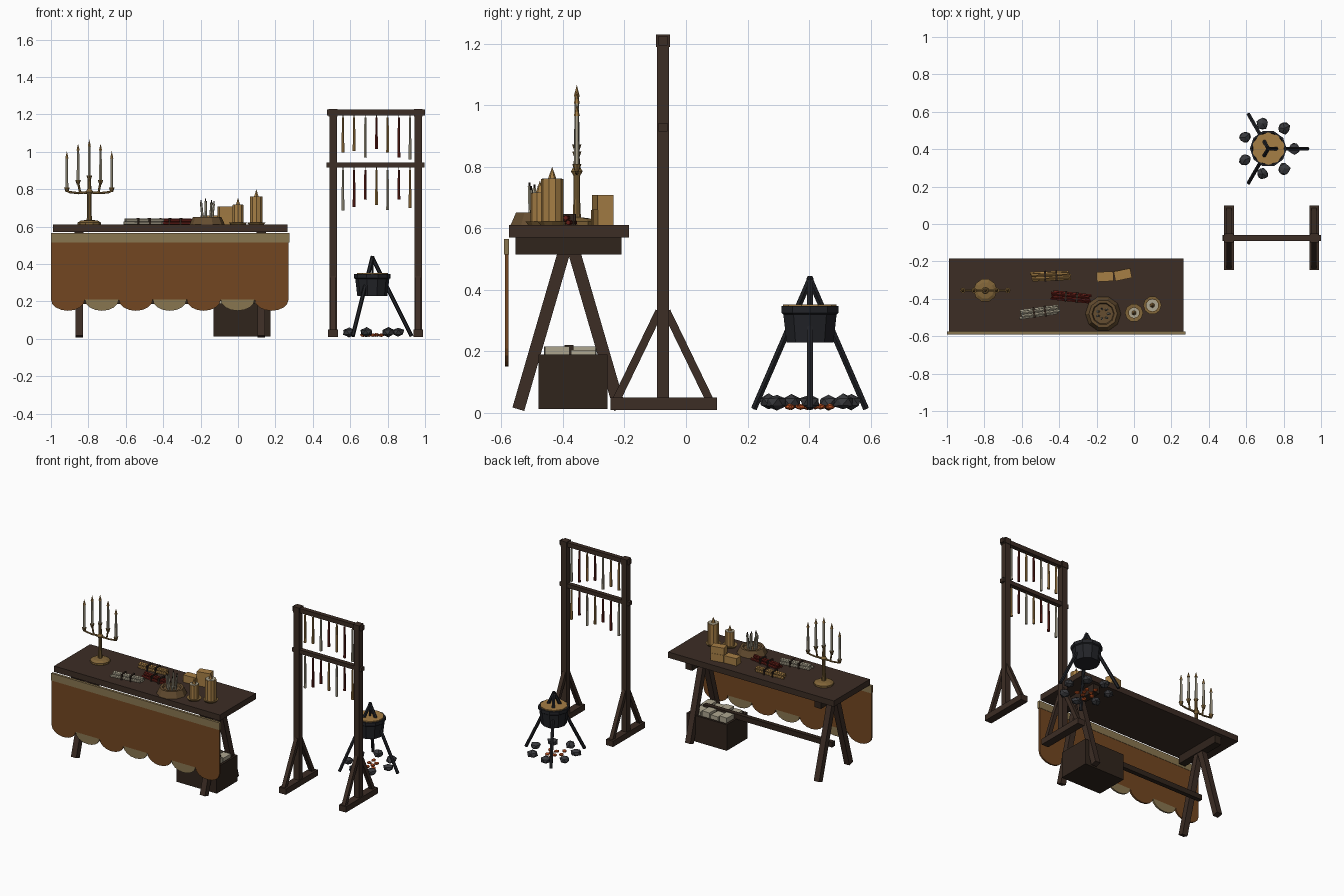
import bpy, bmesh, math, random
from mathutils import Vector, Matrix

if "Cube" in bpy.data.objects:
    bpy.data.objects.remove(bpy.data.objects["Cube"])
random.seed(4)

COL = {"wood": (.045, .026, .018), "dark_wood": (.03, .018, .012), "cloth": (.17, .062, .015),
       "trim": (.25, .18, .08), "ochre": (.38, .21, .06), "brass": (.22, .13, .04),
       "cream": (.42, .38, .28), "red": (.12, .012, .008), "iron": (.016, .017, .021),
       "rock": (.04, .041, .046), "ember": (.5, .08, .015), "wicker": (.13, .075, .03)}
MATS = {}
for key, c in COL.items():
    MATS[key] = bpy.data.materials.new(key)
    MATS[key].diffuse_color = (*c, 1)

def finish(name, bm, mat):
    bmesh.ops.recalc_face_normals(bm, faces=bm.faces)
    me = bpy.data.meshes.new(name)
    bm.to_mesh(me)
    bm.free()
    me.materials.append(MATS[mat])
    ob = bpy.data.objects.new(name, me)
    bpy.context.collection.objects.link(ob)
    return ob

def box(name, mat, x, y, z, rot=0):
    """Box from (min, max) ranges, turned about its own vertical axis."""
    bm = bmesh.new()
    size = [r[1] - r[0] for r in (x, y, z)]
    mid = [sum(r) / 2 for r in (x, y, z)]
    m = Matrix.Translation(mid) @ Matrix.Rotation(math.radians(rot), 4, 'Z') @ Matrix.Diagonal((*size, 1))
    bmesh.ops.create_cube(bm, size=1, matrix=m)
    return finish(name, bm, mat)

def rod(name, mat, a, b, r1, r2=None, sides=8):
    """Round or tapered rod from a to b."""
    a, b = Vector(a), Vector(b)
    d = b - a
    m = Matrix.Translation((a + b) / 2) @ d.to_track_quat('Z', 'Y').to_matrix().to_4x4()
    bm = bmesh.new()
    bmesh.ops.create_cone(bm, cap_ends=True, segments=sides, radius1=r1,
                          radius2=r1 if r2 is None else r2, depth=d.length, matrix=m)
    return finish(name, bm, mat)

def beam(name, mat, a, b, w):
    """Square timber from a to b."""
    a, b = Vector(a), Vector(b)
    d = b - a
    m = Matrix.Translation((a + b) / 2) @ d.to_track_quat('Z', 'X').to_matrix().to_4x4() \
        @ Matrix.Diagonal((w, w, d.length, 1))
    bm = bmesh.new()
    bmesh.ops.create_cube(bm, size=1, matrix=m)
    return finish(name, bm, mat)

def panel(name, mat, pts, y0, y1):
    """Outline in x, z extruded along y."""
    bm = bmesh.new()
    f = bm.faces.new([bm.verts.new((x, y0, z)) for x, z in pts])
    ext = bmesh.ops.extrude_face_region(bm, geom=[f])
    bmesh.ops.translate(bm, vec=(0, y1 - y0, 0),
                        verts=[v for v in ext["geom"] if isinstance(v, bmesh.types.BMVert)])
    return finish(name, bm, mat)

def lathe(name, mat, centre, profile, sides=10):
    """Open (radius, z) profile spun about the vertical axis."""
    bm = bmesh.new()
    vs = [bm.verts.new((r, 0, z)) for r, z in profile]
    es = [bm.edges.new(p) for p in zip(vs, vs[1:])]
    bmesh.ops.spin(bm, geom=vs + es, axis=(0, 0, 1), cent=(0, 0, 0), angle=math.tau, steps=sides)
    bmesh.ops.remove_doubles(bm, verts=bm.verts, dist=1e-4)
    bmesh.ops.translate(bm, verts=bm.verts, vec=(*centre, 0))
    return finish(name, bm, mat)

def lump(name, mat, p, r, flat):
    bm = bmesh.new()
    bmesh.ops.create_icosphere(bm, subdivisions=1, radius=r)
    for v in bm.verts:
        v.co *= random.uniform(.85, 1.12)
        v.co.z *= flat
    bmesh.ops.rotate(bm, verts=bm.verts, matrix=Matrix.Rotation(random.uniform(0, 6), 3, 'Z'))
    bmesh.ops.translate(bm, verts=bm.verts, vec=p)
    return finish(name, bm, mat)

# trestle table
box("table_top", "wood", (-.99, .265), (-.575, -.185), (.57, .61))
for i, x in enumerate((-.85, .125)):
    box(f"trestle_bar_{i}", "dark_wood", (x - .025, x + .025), (-.555, -.21), (.515, .57))
    for s in (-1, 1):
        beam(f"trestle_leg_{i}_{s}", "wood", (x, -.38 + s * .01, .545), (x, -.38 + s * .165, .012), .04)
box("stretcher", "dark_wood", (-.85, .125), (-.395, -.365), (.185, .22))

# cloth with a scalloped hem in alternating colours
box("cloth", "cloth", (-1, .27), (-.588, -.577), (.21, .56))
box("cloth_trim", "trim", (-1, .275), (-.592, -.575), (.515, .565))
w = 1.27 / 7
for i in range(7):
    cx = -1 + w * (i + .5)
    pts = [(cx + w / 2 * math.cos(t), .21 - .06 * math.sin(t))
           for t in [math.pi * k / 8 for k in range(9)]]
    panel(f"scallop_{i}", "trim" if i % 2 else "cloth", pts, -.588, -.577)

# crate with candle blocks
cx0, cx1, cy0, cy1 = -.13, .175, -.48, -.255
box("crate_base", "dark_wood", (cx0, cx1), (cy0, cy1), (.012, .03))
for i, y in enumerate((cy0, cy1 - .015)):
    box(f"crate_side_{i}", "dark_wood", (cx0, cx1), (y, y + .015), (.012, .19))
for i, x in enumerate((cx0, cx1 - .015)):
    box(f"crate_end_{i}", "dark_wood", (x, x + .015), (cy0 + .015, cy1 - .015), (.012, .19))
for i in range(4):
    for j in range(2):
        x, y = -.107 + i * .066, -.46 + j * .088
        box(f"crate_block_{i}_{j}", "cream", (x, x + .058), (y, y + .08), (.03, .205 + .01 * ((i + j) % 2)), 3 - 6 * j)

# drying rack
for i, x in enumerate((.508, .963)):
    box(f"rack_post_{i}", "wood", (x - .02, x + .02), (-.095, -.055), (.04, 1.22))
    box(f"rack_foot_{i}", "wood", (x - .026, x + .026), (-.245, .1), (.01, .05))
    for s in (-1, 1):
        beam(f"rack_brace_{i}_{s}", "wood", (x, -.075 + s * .15, .045), (x, -.075 + s * .012, .33), .026)
    box(f"rack_cap_{i}", "wood", (x - .023, x + .023), (-.098, -.052), (1.19, 1.23))
box("rack_top_beam", "wood", (.475, 1), (-.09, -.06), (1.195, 1.225))
box("rack_mid_beam", "wood", (.473, .998), (-.09, -.06), (.915, .942))

# hanging candles
rows = [(1.195, ("ochre", "ochre", "cream", "red", "ochre", "red", "cream"), (.2, .19, .225, .18, .2, .225, .235)),
        (.915, ("cream", "red", "red", "ochre", "cream", "red", "ochre"), (.23, .21, .17, .2, .225, .17, .215))]
for r, (z, cols, lens) in enumerate(rows):
    for i, (c, l) in enumerate(zip(cols, lens)):
        x = .561 + i * .0598
        rod(f"wick_{r}_{i}", "trim", (x, -.075, z + .002), (x, -.075, z - .02), .002, sides=4)
        rod(f"hanging_candle_{r}_{i}", c, (x, -.075, z - l), (x, -.075, z - .012), .009, .006, 6)

# cauldron on a tripod
px, py = .718, .403
lathe("cauldron", "iron", (px, py), [(0, .228), (.08, .228), (.091, .32), (.098, .325),
                                     (.098, .347), (.087, .347), (.085, .33)])
rod("melted_wax", "ochre", (px, py, .335), (px, py, .353), .087, sides=10)
for i in range(3):
    a = i * math.tau / 3
    ca, sa = math.cos(a), math.sin(a)
    rod(f"tripod_leg_{i}", "iron", (px + .21 * ca, py + .21 * sa, .014),
        (px - .003 * ca, py - .003 * sa, .44), .011, .011, 6)
rod("tripod_hook", "iron", (px, py, .34), (px, py, .43), .006, sides=6)

# fire pit
for i in range(7):
    a = i * math.tau / 7
    lump(f"hearth_stone_{i}", "rock", (px + .138 * math.cos(a), py + .138 * math.sin(a), .035), .035, .75)
for i in range(8):
    a, r = i * 2.4, .018 + .008 * i
    lump(f"ember_{i}", "ember", (px + r * math.cos(a), py + r * math.sin(a), .02), .017, .6)

# candelabrum
kx, ky = -.795, -.355
lathe("candelabrum_stem", "brass", (kx, ky), [(0, .61), (.063, .61), (.063, .622), (.045, .632), (.014, .636),
      (.011, .7), (.011, .77), (.02, .785), (.011, .8), (.009, .86), (0, .86)])
for i in range(-2, 3):
    n, x = abs(i), kx + i * .06
    z = (.86, .838, .797)[n]
    if n:
        path = [(kx, .785), (kx + i * .03, .779), (x - .01 * i / n, .785), (x, z)]
        for k, (p, q) in enumerate(zip(path, path[1:])):
            rod(f"candelabrum_arm_{i}_{k}", "brass", (p[0], ky, p[1]), (q[0], ky, q[1]), .006, sides=6)
    rod(f"candle_cup_{i}", "brass", (x, ky, z - .012), (x, ky, z + .012), .007, .015)
    rod(f"taper_candle_{i}", "cream", (x, ky, z), (x, ky, z + .17), .009, .007, 6)
    rod(f"taper_flame_{i}", "ochre", (x, ky, z + .168), (x, ky, z + .206), .01, 0, 6)

# tied candle bundles
for name, mat, x, y, ang in (("cream", "cream", -.505, -.47, 8), ("red", "red", -.335, -.39, -6),
                             ("ochre", "ochre", -.445, -.278, 2)):
    a = math.radians(ang)
    u, v = Vector((math.cos(a), math.sin(a), 0)), Vector((-math.sin(a), math.cos(a), 0))
    for k, (o, z) in enumerate(((-.018, .619), (0, .619), (.018, .619), (-.009, .634), (.009, .634))):
        c = Vector((x, y, z)) + v * o + u * random.uniform(-.008, .008)
        rod(f"{name}_bundle_candle_{k}", mat, c - u * .103, c + u * .103, .009, .008, 6)
    for s in (-.03, .03):
        c = Vector((x, y, 0)) + u * s
        box(f"{name}_bundle_tie_{s}", "dark_wood", (c.x - .005, c.x + .005), (c.y - .029, c.y + .029), (.61, .647), ang)

# low basket of thin candles
bx, by = -.165, -.48
lathe("basket", "wicker", (bx, by), [(0, .61), (.095, .61), (.076, .652), (.06, .652), (.055, .64), (0, .64)])
for i in range(7):
    a = i * math.tau / 7
    ca, sa = math.cos(a), math.sin(a)
    top = Vector((bx + .036 * ca, by + .03 * sa, .725 + .006 * (i % 3)))
    rod(f"basket_candle_{i}", "cream", (bx + .026 * ca, by + .026 * sa, .635), top, .007, .006, 6)
    rod(f"basket_wick_{i}", "dark_wood", top, top + Vector((0, 0, .012)), .003, sides=4)

# pillar candles in dishes
for i, (x, y, r, z) in enumerate(((0, -.475, .031, .715), (.098, -.435, .036, .76))):
    lathe(f"candle_dish_{i}", "brass", (x, y), [(0, .61), (.04, .61), (.049, .622), (0, .618)])
    rod(f"pillar_candle_{i}", "ochre", (x, y, .615), (x, y, z), r, sides=10)
    rod(f"pillar_pool_{i}", "cream", (x, y, z - .005), (x, y, z + .002), r * .9, sides=10)
    rod(f"pillar_flame_{i}", "ochre", (x, y, z), (x, y, z + .04), .014, 0, 6)

# wax blocks
box("wax_block_left", "ochre", (-.2, -.11), (-.307, -.255), (.61, .66), 3)
box("wax_block_right", "ochre", (-.105, -.015), (-.295, -.243), (.61, .66), 10)
box("wax_block_top", "ochre", (-.105, -.015), (-.297, -.245), (.66, .708), 12)

for m in bpy.data.materials:
    if m.users and not m.is_grease_pencil:
        m.use_nodes = True
        m.node_tree.nodes["Principled BSDF"].inputs["Base Color"].default_value = m.diffuse_color
